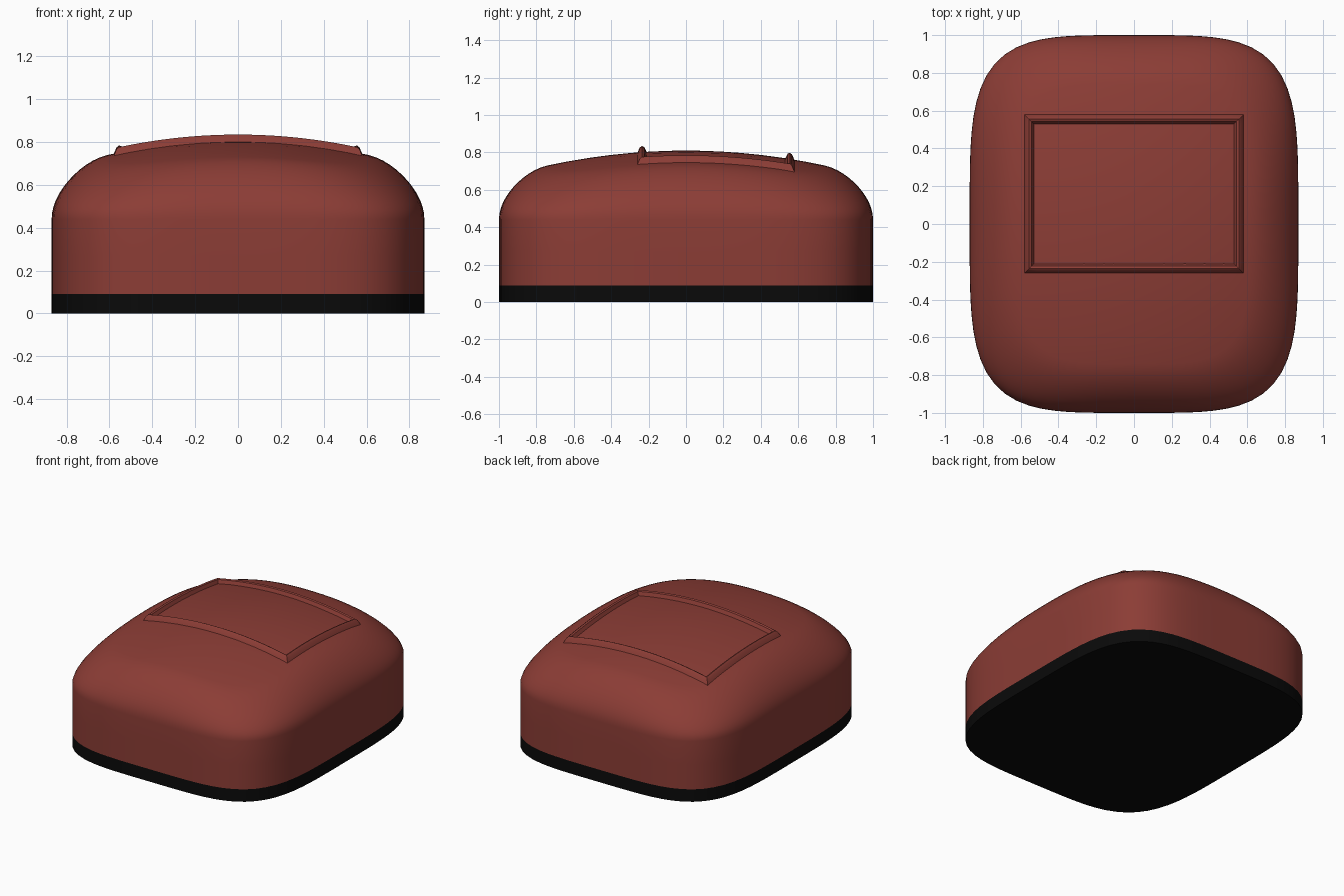
import bpy, bmesh, math

if "Cube" in bpy.data.objects:
    bpy.data.objects.remove(bpy.data.objects["Cube"])

HALF_X, HALF_Y = 0.87, 1.0
BAND = 0.09        # height of the dark base
SHOULDER = 0.44    # where the walls start to curve inwards
ROUND = 0.26       # inset over which the shoulder rounds off
SEG = 96


def material(name, rgb):
    m = bpy.data.materials.new(name)
    m.diffuse_color = (*rgb, 1)
    m.use_nodes = True
    m.node_tree.nodes["Principled BSDF"].inputs["Base Color"].default_value = m.diffuse_color
    return m


red = material("brick red", (0.26, 0.046, 0.036))
black = material("black", (0.003, 0.003, 0.003))


def crown(x, y):
    """Height of the gently domed top."""
    return 0.81 - 0.19 * x * x - 0.145 * y * y


def outline(a, b, n):
    """Rounded rectangle as a superellipse."""
    pts = []
    for i in range(SEG):
        t = 2 * math.pi * i / SEG
        c, s = math.cos(t), math.sin(t)
        r = (abs(c) ** n + abs(s) ** n) ** (-1 / n)
        pts.append((a * r * c, b * r * s))
    return pts


def bridge(bm, r0, r1):
    k = len(r0)
    for i in range(k):
        j = (i + 1) % k
        bm.faces.new((r0[i], r0[j], r1[j], r1[i]))


def finish(bm, name, mat, angle):
    bmesh.ops.recalc_face_normals(bm, faces=bm.faces)
    me = bpy.data.meshes.new(name)
    bm.to_mesh(me)
    bm.free()
    ob = bpy.data.objects.new(name, me)
    bpy.context.collection.objects.link(ob)
    me.materials.append(mat)
    bpy.ops.object.select_all(action='DESELECT')
    ob.select_set(True)
    bpy.context.view_layer.objects.active = ob
    bpy.ops.object.shade_smooth_by_angle(angle=math.radians(angle))
    return ob


# Dark base slab
bm = bmesh.new()
rings = [[bm.verts.new((x, y, z)) for x, y in outline(HALF_X, HALF_Y, 4.2)] for z in (0, BAND)]
bridge(bm, *rings)
for r in rings:
    bm.faces.new(r)
finish(bm, "base", black, 40)

# Shell: straight wall, rounded shoulder, domed top
bm = bmesh.new()
wall = outline(HALF_X, HALF_Y, 4.2)
rings = [[bm.verts.new((x, y, z)) for x, y in wall] for z in (BAND, 0.27)]
STEPS = 12
for i in range(STEPS + 1):
    t = math.pi / 2 * (1 - i / STEPS)
    d, w = ROUND * (1 - math.sin(t)), 1 - math.cos(t)
    pts = outline(HALF_X - d, HALF_Y - d, 4.2)
    rings.append([bm.verts.new((x, y, crown(x, y) * (1 - w) + SHOULDER * w)) for x, y in pts])
for k in (0.85, 0.7, 0.55, 0.4, 0.25, 0.1):
    pts = outline((HALF_X - ROUND) * k, (HALF_Y - ROUND) * k, 2.2 + 2 * k)
    rings.append([bm.verts.new((x, y, crown(x, y))) for x, y in pts])
for r0, r1 in zip(rings, rings[1:]):
    bridge(bm, r0, r1)
top = bm.verts.new((0, 0, crown(0, 0)))
for i in range(SEG):
    bm.faces.new((rings[-1][i], rings[-1][(i + 1) % SEG], top))
bm.faces.new(rings[0])
finish(bm, "shell", red, 40)

# Raised rectangular rim that follows the dome
X0, Y0, Y1, CUTS = 0.555, -0.235, 0.555, 20
bm = bmesh.new()
loops = []
for off, lift in ((-0.03, -0.012), (-0.012, 0.026), (0, 0.033), (0.012, 0.026), (0.03, -0.012)):
    x, lo, hi = X0 + off, Y0 - off, Y1 + off
    corners = [(-x, lo), (x, lo), (x, hi), (-x, hi)]
    loop = []
    for i in range(4):
        (ax, ay), (bx, by) = corners[i], corners[(i + 1) % 4]
        for s in range(CUTS):
            px, py = ax + (bx - ax) * s / CUTS, ay + (by - ay) * s / CUTS
            loop.append(bm.verts.new((px, py, crown(px, py) + lift)))
    loops.append(loop)
for i in range(len(loops)):
    bridge(bm, loops[i], loops[(i + 1) % len(loops)])
finish(bm, "top_rim", red, 35)
